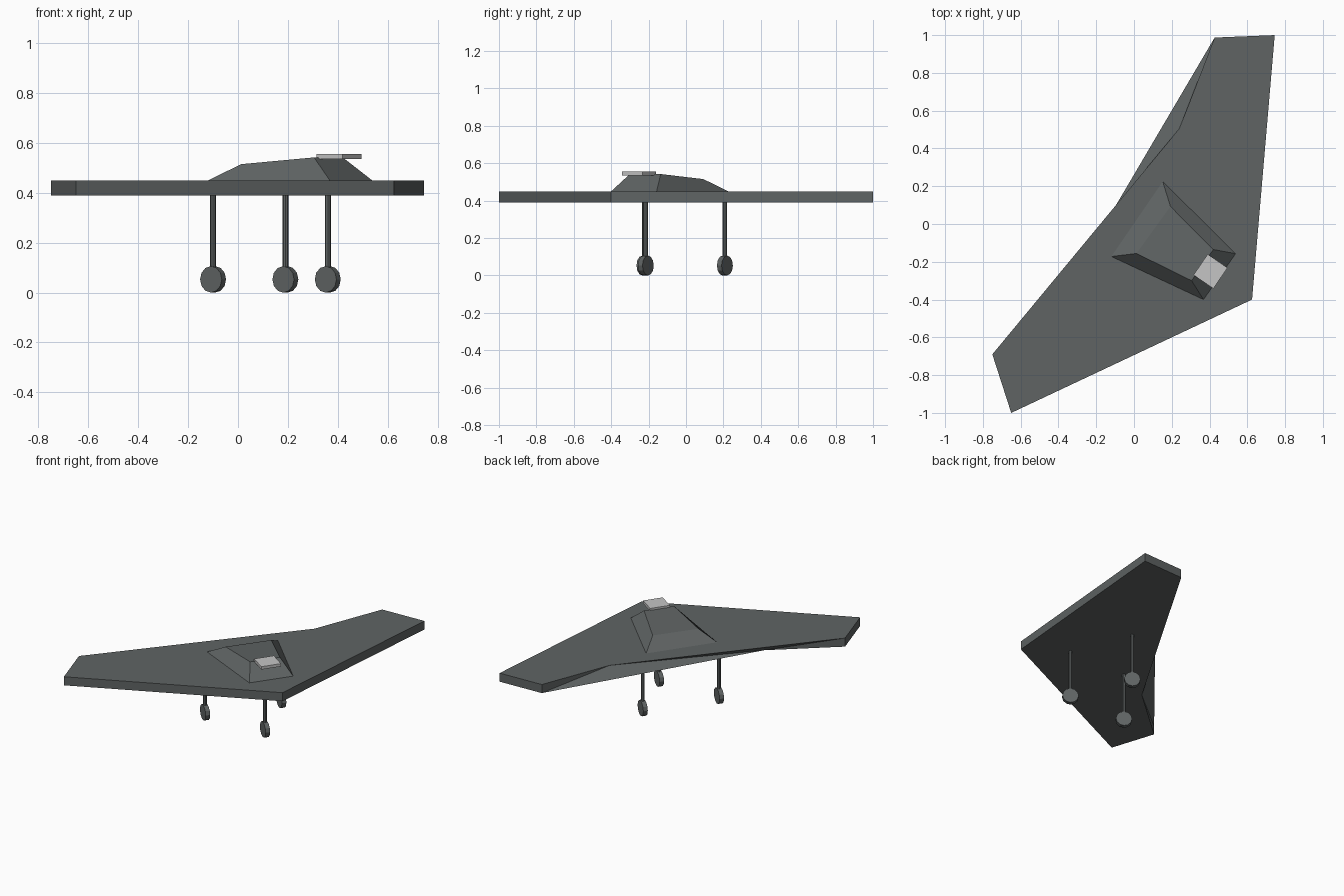
import bpy
import bmesh
import math
from mathutils import Vector, Matrix

if "Cube" in bpy.data.objects:
    bpy.data.objects.remove(bpy.data.objects["Cube"])


def material(name, rgb):
    m = bpy.data.materials.new(name)
    m.diffuse_color = (*rgb, 1)
    m.use_nodes = True
    m.node_tree.nodes["Principled BSDF"].inputs["Base Color"].default_value = m.diffuse_color
    return m


DARK = material("dark_grey", (0.115, 0.127, 0.127))
PALE = material("pale_grey", (0.56, 0.56, 0.56))


def add_mesh(name, verts, faces, mat):
    mesh = bpy.data.meshes.new(name)
    mesh.from_pydata(verts, [], faces)
    bm = bmesh.new()
    bm.from_mesh(mesh)
    bmesh.ops.recalc_face_normals(bm, faces=bm.faces)
    bm.to_mesh(mesh)
    bm.free()
    mesh.materials.append(mat)
    obj = bpy.data.objects.new(name, mesh)
    bpy.context.collection.objects.link(obj)
    return obj


def loft(name, lower, upper, mat):
    """Closed solid between two matching rings."""
    n = len(lower)
    sides = [(i, (i + 1) % n, n + (i + 1) % n, n + i) for i in range(n)]
    return add_mesh(name, lower + upper,
                    [tuple(range(n)), tuple(range(n, 2 * n))] + sides, mat)


def cylinder(name, centre, radius, depth, sides, axis, mat):
    bm = bmesh.new()
    turn = Vector(axis).to_track_quat('Z', 'Y').to_matrix().to_4x4()
    bmesh.ops.create_cone(bm, cap_ends=True, segments=sides, radius1=radius,
                          radius2=radius, depth=depth,
                          matrix=Matrix.Translation(centre) @ turn)
    mesh = bpy.data.meshes.new(name)
    bm.to_mesh(mesh)
    bm.free()
    mesh.materials.append(mat)
    obj = bpy.data.objects.new(name, mesh)
    bpy.context.collection.objects.link(obj)
    return obj


# Flying wing: trailing notch is on one side above and the other side below
LOW, HIGH = 0.39, 0.45
tips = [(0.427, 0.987), (0.745, 1.0), (0.625, -0.40), (-0.65, -1.0), (-0.75, -0.69)]
notch_top, notch_low = (0.24, 0.505), (-0.36, -0.35)
verts = [(x, y, HIGH) for x, y in tips + [notch_top]]
verts += [(x, y, LOW) for x, y in tips + [notch_low]]
faces = [(0, 1, 2, 3, 4, 5), (6, 7, 8, 9, 10, 11)]
faces += [(i, i + 1, i + 7, i + 6) for i in range(4)]
faces += [(0, 5, 6), (5, 11, 6), (5, 4, 11), (4, 10, 11)]
add_mesh("wing", verts, faces, DARK)

# Raised centre body
loft("centre_body",
     [(0.152, 0.225, HIGH), (-0.12, -0.172, HIGH), (0.368, -0.40, HIGH), (0.538, -0.157, HIGH)],
     [(0.193, 0.093, 0.515), (0.013, -0.156, 0.515), (0.305, -0.30, 0.542), (0.42, -0.135, 0.542)],
     DARK)

# Pale window slab at the nose
slab = [(0.39, -0.16), (0.315, -0.27), (0.42, -0.342), (0.495, -0.232)]
loft("window_slab", [(x, y, 0.535) for x, y in slab],
     [(x, y, 0.555) for x, y in slab], PALE)

# Landing gear: wheels roll along the aircraft's length
AXLE = (0.571, 0.821, 0)
for name, x, y in [("nose", 0.36, -0.215), ("left", 0.19, 0.208), ("right", -0.10, -0.222)]:
    cylinder(name + "_strut", (x, y, 0.235), 0.012, 0.35, 8, (0, 0, 1), DARK)
    cylinder(name + "_wheel", (x, y, 0.053), 0.053, 0.03, 12, AXLE, DARK)
